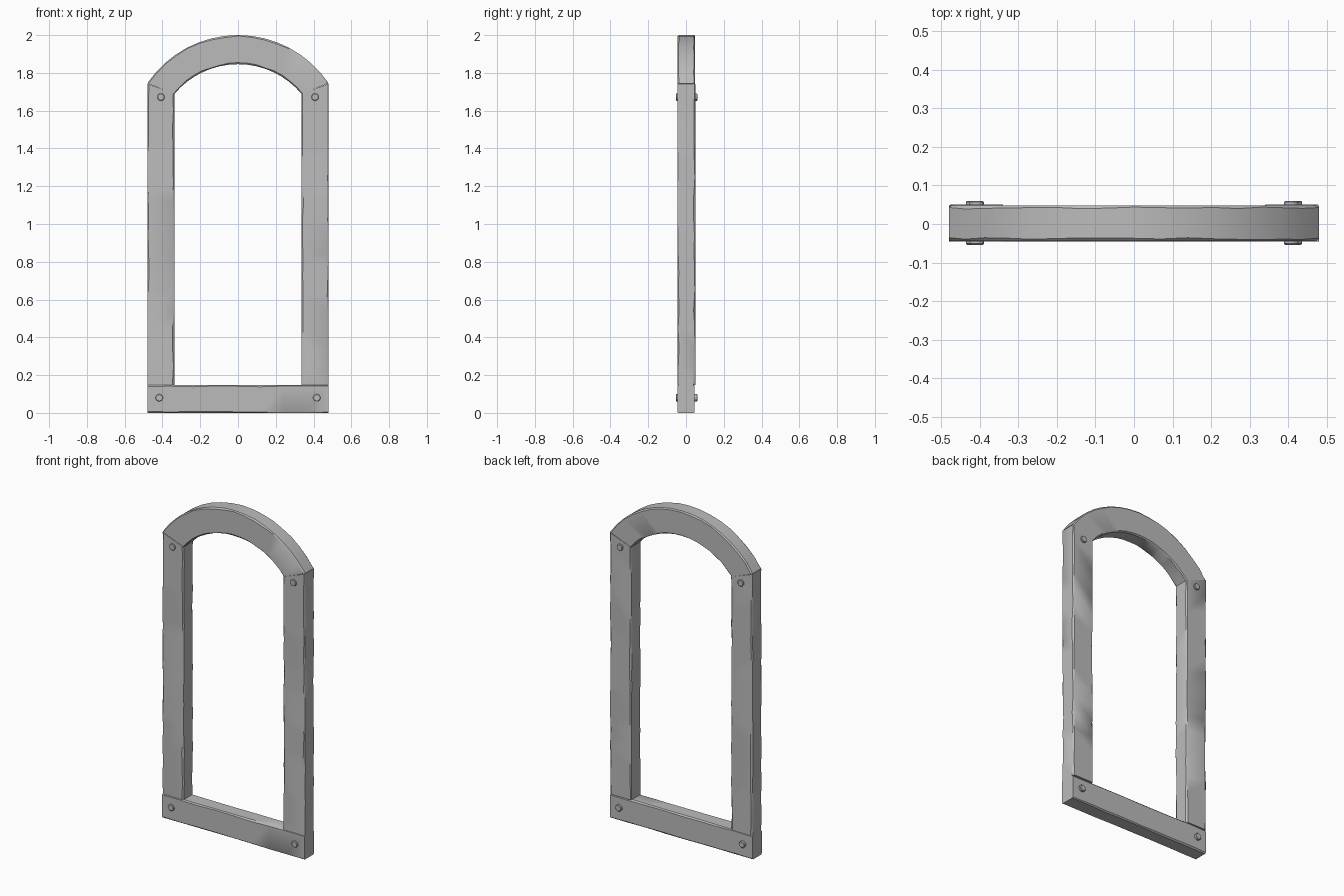
import bpy, bmesh, math, random
from mathutils import Vector

random.seed(4)
cube = bpy.data.objects.get("Cube")
if cube:
    bpy.data.objects.remove(cube, do_unlink=True)

grey = bpy.data.materials.new("stone_grey")
grey.use_nodes = True
colour = (0.5, 0.5, 0.5, 1)
grey.diffuse_color = colour
grey.node_tree.nodes["Principled BSDF"].inputs["Base Color"].default_value = colour


def finish(bm, name, angle=35):
    bmesh.ops.recalc_face_normals(bm, faces=bm.faces)
    mesh = bpy.data.meshes.new(name)
    bm.to_mesh(mesh)
    bm.free()
    mesh.materials.append(grey)
    obj = bpy.data.objects.new(name, mesh)
    bpy.context.collection.objects.link(obj)
    bpy.ops.object.select_all(action="DESELECT")
    obj.select_set(True)
    bpy.context.view_layer.objects.active = obj
    bpy.ops.object.shade_smooth_by_angle(angle=math.radians(angle))
    return obj


def worn_beam(name, stations, front, back, wear=(0.003, 0.011)):
    """Loft a rectangle with unevenly worn corners along (outer, inner) x-z pairs."""
    bm = bmesh.new()
    rings = []
    last = len(stations) - 1
    for i, (outer, inner) in enumerate(stations):
        a, b = Vector((outer[0], 0, outer[1])), Vector((inner[0], 0, inner[1]))
        across, depth = (b - a).normalized(), Vector((0, 1, 0))
        corners = [(a, front, 1, 1), (b, front, -1, 1), (b, back, -1, -1), (a, back, 1, -1)]
        ring = []
        for k, (p, y, sx, sy) in enumerate(corners):
            cut_x, cut_y = random.uniform(*wear), random.uniform(*wear)
            base = p + depth * y
            pair = [base + across * sx * cut_x, base + depth * sy * cut_y]
            if k % 2 == 0:
                pair.reverse()
            ring += [bm.verts.new(v) for v in pair]
        rings.append(ring)
    for r, s in zip(rings, rings[1:]):
        for k in range(8):
            n = (k + 1) % 8
            bm.faces.new((r[k], r[n], s[n], s[k]))
    bm.faces.new(rings[0])
    bm.faces.new(rings[last])
    return finish(bm, name)


def straight(outer_start, outer_end, inner_start, inner_end, steps):
    def mix(p, q, t):
        return (p[0] + (q[0] - p[0]) * t, p[1] + (q[1] - p[1]) * t)
    ts = [i / steps for i in range(steps + 1)]
    return [(mix(outer_start, outer_end, t), mix(inner_start, inner_end, t)) for t in ts]


# Side posts, with tops cut at a slant to meet the arch
for side, name in ((1, "left_post"), (-1, "right_post")):
    worn_beam(name, straight((side * 0.48, 0.147), (side * 0.48, 1.742),
                             (side * 0.337, 0.147), (side * 0.337, 1.69), 16),
              -0.046, 0.05)

# Bottom sill
worn_beam("sill", straight((-0.48, 0.0), (0.48, 0.0), (-0.48, 0.147), (0.48, 0.147), 8),
          -0.046, 0.046, (0.004, 0.009))

# Arch across the top
arch = []
steps = 16
for i in range(steps + 1):
    t = 2 * i / steps - 1
    u, v = t * math.asin(0.48 / 0.579), t * math.asin(0.337 / 0.439)
    arch.append(((0.579 * math.sin(u), 1.421 + 0.579 * math.cos(u)),
                 (0.439 * math.sin(v), 1.407 + 0.439 * math.cos(v))))
worn_beam("arch", arch, -0.044, 0.048, (0.004, 0.009))

# Bolts passing through the joints, with a small bevelled head on each face
for level, x, z in (("upper", 0.408, 1.672), ("lower", 0.417, 0.08)):
    for side, label in ((1, "left"), (-1, "right")):
        bm = bmesh.new()
        bmesh.ops.create_cone(bm, cap_ends=True, segments=10, radius1=0.02,
                              radius2=0.02, depth=0.114)
        rims = [e for e in bm.edges if abs(e.verts[0].co.z - e.verts[1].co.z) < 0.001]
        bmesh.ops.bevel(bm, geom=rims, offset=0.003, segments=1, affect="EDGES")
        bolt = finish(bm, f"{level}_{label}_bolt", 40)
        bolt.rotation_euler.x = math.pi / 2
        bolt.location = (side * x, 0.003, z)
